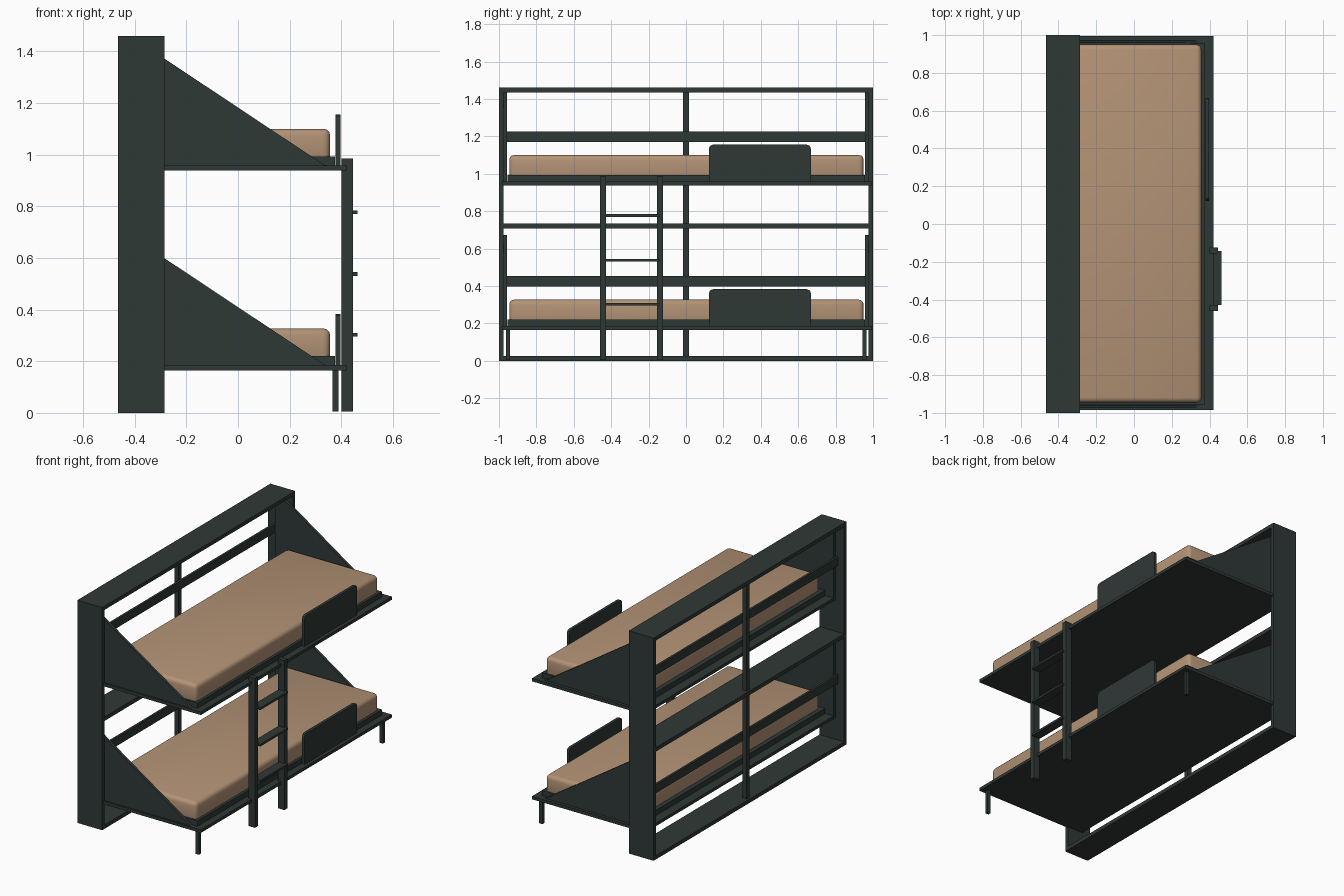
import bpy, bmesh

cube = bpy.data.objects.get("Cube")
if cube:
    bpy.data.objects.remove(cube, do_unlink=True)


def material(name, rgb):
    m = bpy.data.materials.new(name)
    m.use_nodes = True
    m.diffuse_color = (*rgb, 1)
    m.node_tree.nodes["Principled BSDF"].inputs["Base Color"].default_value = (*rgb, 1)
    return m


frame_mat = material("dark green grey", (0.028, 0.040, 0.037))
fabric_mat = material("tan fabric", (0.45, 0.29, 0.18))


def finish(name, bm, mat):
    bmesh.ops.recalc_face_normals(bm, faces=bm.faces)
    me = bpy.data.meshes.new(name)
    bm.to_mesh(me)
    bm.free()
    me.materials.append(mat)
    ob = bpy.data.objects.new(name, me)
    bpy.context.collection.objects.link(ob)
    return ob


def box(name, x, y, z, mat=frame_mat):
    """Box from (min, max) pairs on each axis."""
    bm = bmesh.new()
    bmesh.ops.create_cube(bm, size=1)
    for v in bm.verts:
        v.co = [lo + (c + 0.5) * (hi - lo) for c, (lo, hi) in zip(v.co, (x, y, z))]
    return finish(name, bm, mat)


def prism(name, points, axis, lo, hi):
    """Extrude a 2D outline along x or y."""
    bm = bmesh.new()
    place = (lambda a, b: (lo, a, b)) if axis == "x" else (lambda a, b: (a, lo, b))
    face = bm.faces.new([bm.verts.new(place(a, b)) for a, b in points])
    moved = bmesh.ops.extrude_face_region(bm, geom=[face])["geom"]
    shift = (hi - lo, 0, 0) if axis == "x" else (0, hi - lo, 0)
    bmesh.ops.translate(bm, vec=shift, verts=[g for g in moved if isinstance(g, bmesh.types.BMVert)])
    return finish(name, bm, frame_mat)


# Wall cabinet
BACK, FRONT, TOP, T = -0.465, -0.285, 1.46, 0.025
depth, inside = (BACK, FRONT), (-1 + T, 1 - T)
box("cabinet_side_front", depth, (-1, -1 + T), (0, TOP))
box("cabinet_side_back", depth, (1 - T, 1), (0, TOP))
box("cabinet_top", depth, inside, (TOP - T, TOP))
box("cabinet_bottom", depth, inside, (0, T))
box("cabinet_shelf", depth, inside, (0.707, 0.733))
box("centre_post", (-0.45, -0.42), (-0.015, 0.015), (T, TOP - T))

# Two folding bunks
for label, z in (("lower", 0.165), ("upper", 0.938)):
    box(label + "_back_rail", (-0.42, -0.405), inside, (z + 0.232, z + 0.288))
    box(label + "_platform", (-0.40, 0.42), (-0.985, 0.995), (z, z + 0.02))
    box(label + "_tray", (-0.34, 0.375), (-0.955, 0.957), (z + 0.02, z + 0.055))

    # Sloping end panels
    peak = min(z + 0.508, TOP - T)
    outline = [(-0.40, z + 0.01), (0.35, z + 0.01), (0.35, z + 0.02), (0.335, z + 0.022),
               (FRONT, z + 0.434), (-0.395, peak), (-0.40, peak)]
    for end, lo, hi in (("front", -0.975, -0.957), ("back", 0.957, 0.975)):
        prism(f"{label}_end_panel_{end}", outline, "y", lo, hi)

    # Mattress with softened edges
    mattress = box(label + "_mattress", (-0.31, 0.357), (-0.945, 0.95), (z + 0.025, z + 0.162), fabric_mat)
    bevel = mattress.modifiers.new("soft_edges", "BEVEL")
    bevel.width = 0.026
    bevel.segments = 3
    for p in mattress.data.polygons:
        p.use_smooth = True

    # Guard board with clipped upper corners
    a, b, top, c = 0.122, 0.668, z + 0.218, 0.022
    prism(label + "_guard_board",
          [(a, z + 0.015), (b, z + 0.015), (b, top - c), (b - c * 0.3, top - c * 0.3),
           (b - c, top), (a + c, top), (a + c * 0.3, top - c * 0.3), (a, top - c)],
          "x", 0.378, 0.397)

# Legs under the lower bunk
for end, y in (("front", -0.952), ("back", 0.955)):
    box("leg_" + end, (0.366, 0.39), (y - 0.01, y + 0.01), (0.005, 0.17))

# Ladder
for end, y in (("front", -0.445), ("back", -0.14)):
    box("ladder_upright_" + end, (0.40, 0.446), (y - 0.016, y + 0.016), (0.005, 0.985))
for i, z in enumerate((0.302, 0.538, 0.777)):
    box(f"ladder_tread_{i + 1}", (0.402, 0.463), (-0.43, -0.142), (z - 0.007, z + 0.007))
